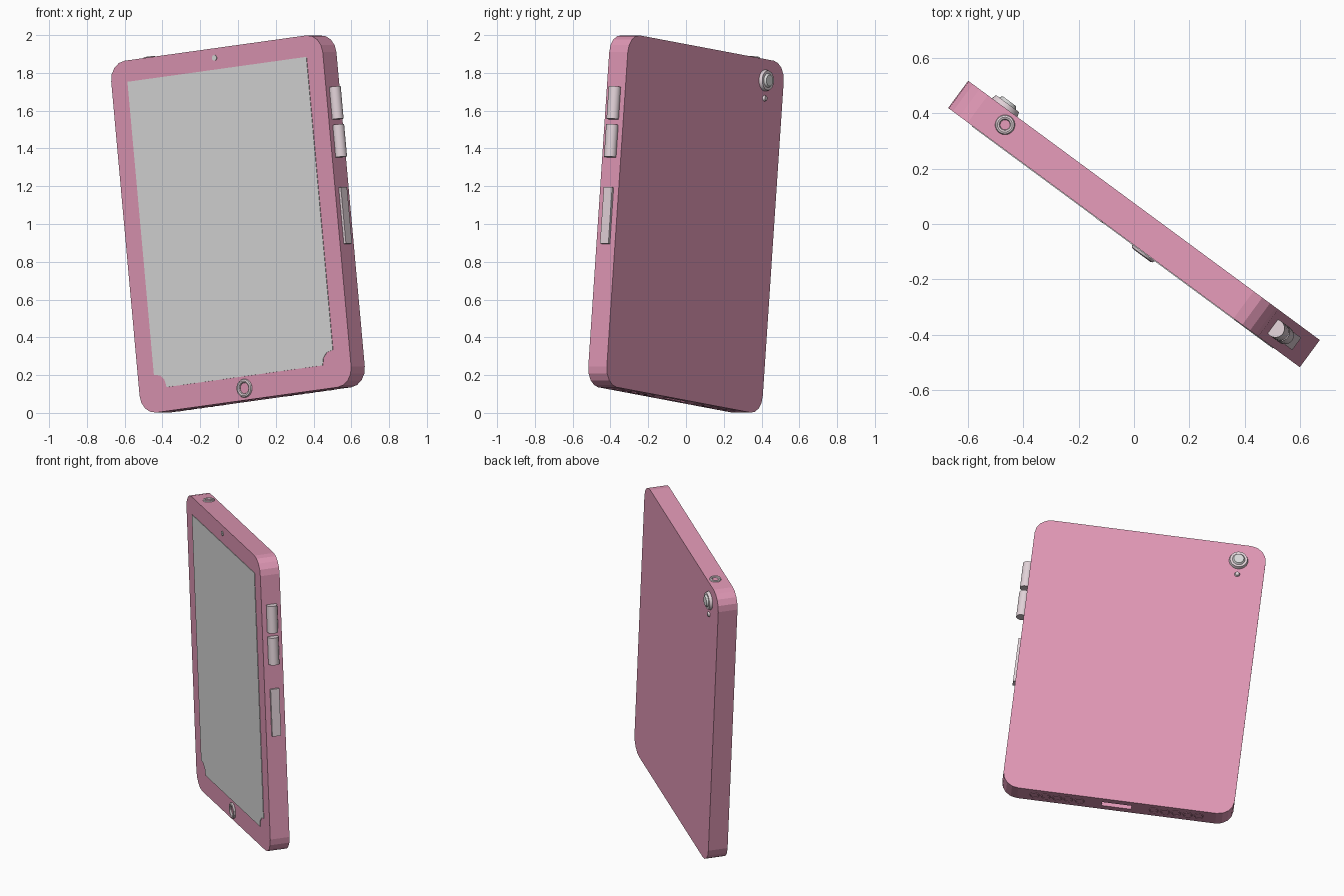
import bpy
import bmesh
from math import radians, pi, sin, cos
from mathutils import Matrix, Vector

old = bpy.data.objects.get("Cube")
if old:
    bpy.data.objects.remove(old, do_unlink=True)

# Half sizes of the tablet, and its leaning pose
W, T, H, R = 0.70, 0.061, 0.937, 0.10
POSE = (Matrix.Translation((0, 0, 1)) @ Matrix.Rotation(radians(-36.4), 4, 'Z')
        @ Matrix.Rotation(radians(-6.4), 4, 'Y'))

# Rotations that turn a part's own z axis outward from a side
FRONT = Matrix.Rotation(pi / 2, 4, 'X')
BACK = Matrix.Rotation(-pi / 2, 4, 'X')
UP = Matrix.Identity(4)
DOWN = Matrix.Rotation(pi, 4, 'X')


def material(name, rgb, rough=0.6):
    m = bpy.data.materials.new(name)
    m.use_nodes = True
    m.diffuse_color = (*rgb, 1)
    bsdf = m.node_tree.nodes["Principled BSDF"]
    bsdf.inputs["Base Color"].default_value = (*rgb, 1)
    bsdf.inputs["Roughness"].default_value = rough
    return m


pink = material("pink case", (0.74, 0.31, 0.46))
grey = material("screen grey", (0.70, 0.70, 0.70))
silver = material("pale silver", (0.75, 0.64, 0.68))


def finish(obj, name, mat, place, smooth=True):
    obj.name = name
    obj.data.materials.clear()
    obj.data.materials.append(mat)
    obj.matrix_world = POSE @ place
    if smooth:
        bpy.context.view_layer.objects.active = obj
        obj.select_set(True)
        bpy.ops.object.shade_smooth_by_angle(angle=radians(35))
        obj.select_set(False)
    return obj


def at(x, y, z, rot=UP):
    return Matrix.Translation((x, y, z)) @ rot


def slab(name, outline, y0, y1, mat):
    """Extrude an x-z outline from y0 to y1."""
    bm = bmesh.new()
    face = bm.faces.new([bm.verts.new((x, y0, z)) for x, z in outline])
    ext = bmesh.ops.extrude_face_region(bm, geom=[face])
    moved = [v for v in ext["geom"] if isinstance(v, bmesh.types.BMVert)]
    bmesh.ops.translate(bm, verts=moved, vec=Vector((0, y1 - y0, 0)))
    bmesh.ops.recalc_face_normals(bm, faces=bm.faces)
    mesh = bpy.data.meshes.new(name)
    bm.to_mesh(mesh)
    bm.free()
    obj = bpy.data.objects.new(name, mesh)
    bpy.context.collection.objects.link(obj)
    return finish(obj, name, mat, UP, False)


def box(name, size, mat, place):
    bpy.ops.mesh.primitive_cube_add(size=1)
    obj = bpy.context.object
    obj.data.transform(Matrix.Diagonal((*size, 1)))
    obj.select_set(False)
    return finish(obj, name, mat, place, False)


def disc(name, r1, r2, depth, mat, place, sides=24):
    bpy.ops.mesh.primitive_cone_add(vertices=sides, radius1=r1, radius2=r2, depth=depth)
    return finish(bpy.context.object, name, mat, place)


def ring(name, major, minor, mat, place):
    bpy.ops.mesh.primitive_torus_add(major_radius=major, minor_radius=minor,
                                     major_segments=24, minor_segments=8)
    return finish(bpy.context.object, name, mat, place)


# Case with rounded corners
outline = []
for i, (sx, sz) in enumerate([(1, 1), (-1, 1), (-1, -1), (1, -1)]):
    for k in range(5):
        ang = (i + k / 4) * pi / 2
        outline.append((sx * (W - R) + R * cos(ang), sz * (H - R) + R * sin(ang)))
case = slab("case", outline, -T, T, pink)

# Charging port cut into the bottom
cutter = box("port_cutter", (0.18, 0.042, 0.08), pink, at(0, 0, -H))
cutter.hide_render = True
cut = case.modifiers.new("port", 'BOOLEAN')
cut.operation = 'DIFFERENCE'
cut.solver = 'EXACT'
cut.object = cutter
bpy.context.view_layer.objects.active = case
bpy.ops.object.modifier_apply(modifier=cut.name)
bpy.data.objects.remove(cutter, do_unlink=True)

# Screen with scooped lower corners
sw, top, low = 0.592, 0.824, -0.811
scoop = [(0, 0.074), (0.04, 0.066), (0.066, 0.04), (0.076, 0)]
screen_outline = [(sw, top), (-sw, top)]
screen_outline += [(-sw + dx, low + dz) for dx, dz in scoop]
screen_outline += [(sw - dx, low + dz) for dx, dz in reversed(scoop)]
slab("screen", screen_outline, -T - 0.003, -T + 0.003, grey)

# Home button and front camera
ring("home_button_ring", 0.039, 0.011, silver, at(-0.008, -T - 0.003, -0.874, FRONT))
disc("front_camera", 0.015, 0.015, 0.008, grey, at(-0.01, -T, 0.886, FRONT))

# Rear camera and flash
disc("rear_camera_base", 0.058, 0.052, 0.02, silver, at(-0.537, T + 0.008, 0.825, BACK))
disc("rear_camera_lens", 0.040, 0.030, 0.014, grey, at(-0.537, T + 0.022, 0.825, BACK))
disc("flash", 0.017, 0.012, 0.012, silver, at(-0.539, T + 0.005, 0.73, BACK))

# Headphone socket on the top edge
ring("headphone_socket", 0.027, 0.009, silver, at(-0.486, 0.012, H, UP))

# Volume buttons and flat slider on the left edge
for name, z in (("volume_up_button", 0.565), ("volume_down_button", 0.363)):
    disc(name, 0.033, 0.033, 0.172, silver, at(W + 0.012, 0, z))
box("side_slider", (0.024, 0.055, 0.30), silver, at(W + 0.002, 0, -0.034))

# Speaker holes along the bottom edge
for side, label in ((1, "left"), (-1, "right")):
    for i in range(5):
        ring(f"speaker_hole_{label}_{i + 1}", 0.026, 0.004, pink,
             at(side * (0.225 + 0.068 * i), 0, -H, DOWN))
